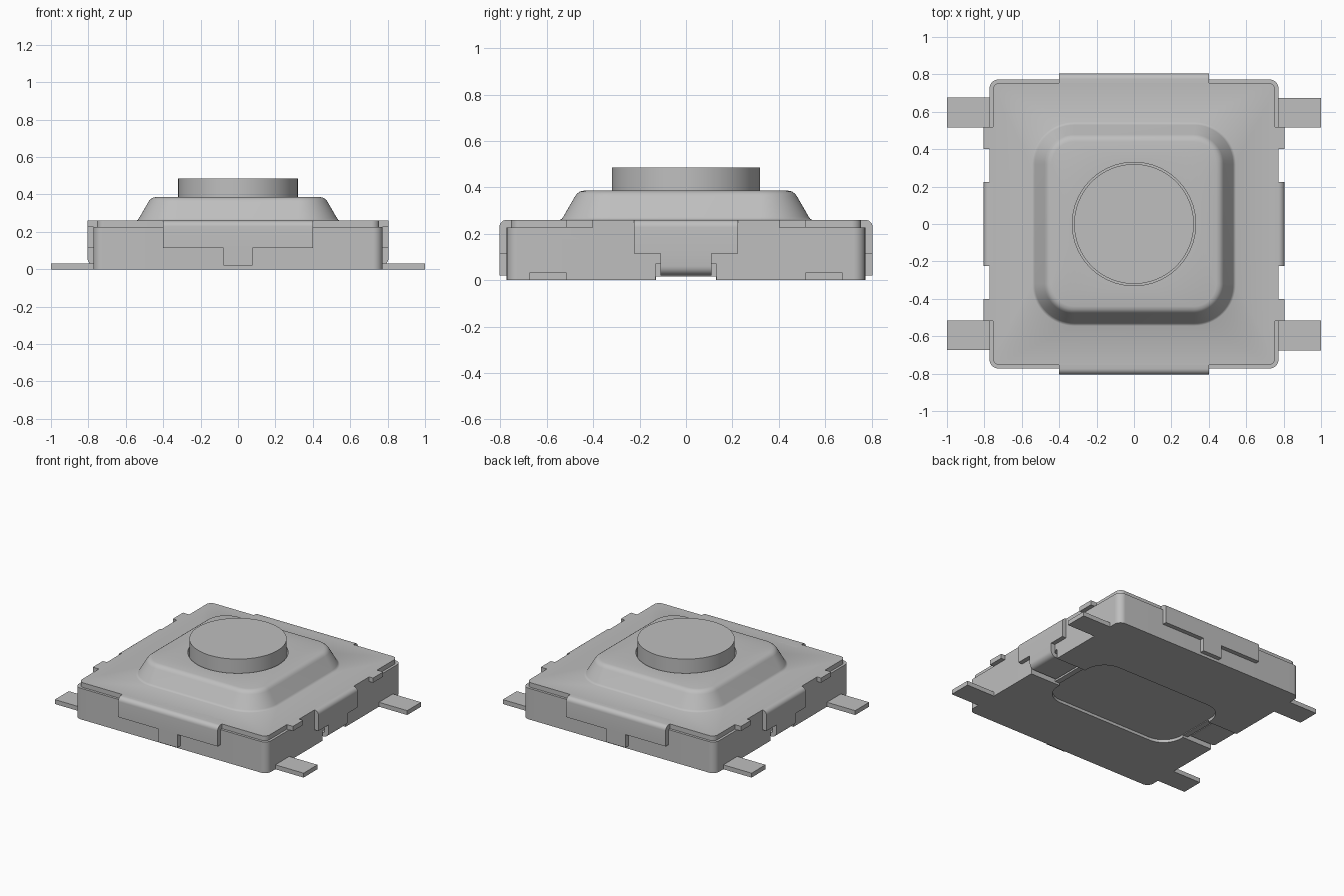
import bpy, bmesh, math
from mathutils import Matrix

if "Cube" in bpy.data.objects:
    bpy.data.objects.remove(bpy.data.objects["Cube"], do_unlink=True)

grey = bpy.data.materials.new("plain grey")
grey.use_nodes = True
grey.diffuse_color = (0.52, 0.52, 0.52, 1)
grey.node_tree.nodes["Principled BSDF"].inputs["Base Color"].default_value = (0.52, 0.52, 0.52, 1)


def finish(bm, name, turn=0):
    """Turn a bmesh into a shaded object, rotated about z by whole degrees."""
    bmesh.ops.remove_doubles(bm, verts=bm.verts, dist=1e-5)
    bmesh.ops.recalc_face_normals(bm, faces=bm.faces)
    bm.transform(Matrix.Rotation(math.radians(turn), 4, 'Z'))
    mesh = bpy.data.meshes.new(name)
    bm.to_mesh(mesh)
    bm.free()
    mesh.materials.append(grey)
    ob = bpy.data.objects.new(name, mesh)
    bpy.context.collection.objects.link(ob)
    smooth(ob)
    return ob


def smooth(ob):
    bpy.ops.object.select_all(action='DESELECT')
    ob.select_set(True)
    bpy.context.view_layer.objects.active = ob
    bpy.ops.object.shade_smooth_by_angle(angle=math.radians(32))


def loft(name, rings, steps=16):
    """Skin a stack of rounded rectangles (half x, half y, corner radius, z)."""
    bm = bmesh.new()
    loops = []
    for hx, hy, r, z in rings:
        loop = []
        for q, (sx, sy) in enumerate(((1, 1), (-1, 1), (-1, -1), (1, -1))):
            for i in range(steps + 1):
                a = (q + i / steps) * math.pi / 2
                loop.append(bm.verts.new((sx * (hx - r) + r * math.cos(a),
                                          sy * (hy - r) + r * math.sin(a), z)))
        loops.append(loop)
    n = len(loops[0])
    for a, b in zip(loops, loops[1:]):
        for i in range(n):
            j = (i + 1) % n
            bm.faces.new((a[i], a[j], b[j], b[i]))
    bm.faces.new(loops[0])
    bm.faces.new(loops[-1])
    return finish(bm, name)


def strip(name, profile, half_width, turn=0, centre=0):
    """Extrude an (outward, z) profile sideways, centred on an offset."""
    bm = bmesh.new()
    face = bm.faces.new([bm.verts.new((u, centre - half_width, z)) for u, z in profile])
    out = bmesh.ops.extrude_face_region(bm, geom=[face])
    moved = [v for v in out["geom"] if isinstance(v, bmesh.types.BMVert)]
    bmesh.ops.translate(bm, verts=moved, vec=(0, 2 * half_width, 0))
    return finish(bm, name, turn)


def rect(u0, u1, z0, z1):
    return [(u0, z0), (u1, z0), (u1, z1), (u0, z1)]


def arc(cu, cz, r, a0, a1, n=6):
    return [(cu + r * math.cos(math.radians(a0 + (a1 - a0) * i / n)),
             cz + r * math.sin(math.radians(a0 + (a1 - a0) * i / n))) for i in range(n + 1)]


# Moulded base with a groove and a shallow recess underneath
base = loft("base", [(0.773, 0.773, 0.05, 0), (0.773, 0.773, 0.05, 0.226)])
cutters = [
    strip("groove_cutter", rect(-0.9, 0.9, -0.1, 0.016), 0.13),
    loft("recess_cutter", [(0.53, 0.30, 0.15, -0.1), (0.53, 0.30, 0.15, 0.021)]),
    strip("left_notch_cutter", rect(0.57, 0.9, -0.1, 0.07), 0.131),
    strip("right_notch_cutter", rect(0.57, 0.9, -0.1, 0.07), 0.131, 180),
]
for cutter in cutters:
    mod = base.modifiers.new("cut", 'BOOLEAN')
    mod.object = cutter
    mod.operation = 'DIFFERENCE'
    mod.solver = 'EXACT'
    bpy.context.view_layer.objects.active = base
    bpy.ops.object.modifier_apply(modifier=mod.name)
    bpy.data.objects.remove(cutter, do_unlink=True)
smooth(base)

# Pressed metal cover with its raised centre and round opening
loft("cover", [
    (0.755, 0.755, 0.04, 0.226), (0.755, 0.755, 0.04, 0.26),
    (0.545, 0.545, 0.225, 0.26), (0.536, 0.536, 0.216, 0.264), (0.530, 0.530, 0.21, 0.272),
    (0.478, 0.478, 0.158, 0.362), (0.470, 0.470, 0.15, 0.373),
    (0.457, 0.457, 0.137, 0.382), (0.440, 0.440, 0.12, 0.386),
    (0.33, 0.33, 0.33, 0.386), (0.33, 0.33, 0.33, 0.30)])

# Round push button
loft("button", [(0.32, 0.32, 0.32, 0.28), (0.32, 0.32, 0.32, 0.485)], 24)

# Folded flap outline, and the hook that curls under the sides
flap = [(0.70, 0.226), (0.773, 0.226), (0.773, 0.115), (0.805, 0.115)] \
    + arc(0.773, 0.228, 0.032, 0, 90) + [(0.70, 0.26)]
hook = [(0.773, 0.115), (0.773, 0.06)] + arc(0.763, 0.06, 0.01, 0, -90, 3) \
    + [(0.58, 0.05), (0.58, 0.02)] + arc(0.765, 0.06, 0.04, -90, 0) + [(0.805, 0.115)]

for side, turn in (("left", 0), ("right", 180)):
    strip(side + "_flap", flap, 0.225, turn)
    strip(side + "_hook", hook, 0.11, turn)
    strip(side + "_cover_edge", rect(0.74, 0.773, 0.226, 0.26), 0.515, turn)
    for end, y in (("a", 0.46), ("b", -0.46)):
        strip(f"{side}_tab_{end}", rect(0.74, 0.805, 0.226, 0.26), 0.058, turn, y)
    # Solder leads
    for end, y in (("a", 0.595), ("b", -0.595)):
        strip(f"{side}_lead_{end}", rect(0.70, 1.0, 0, 0.032), 0.08, turn, y)

for side, turn in (("back", 90), ("front", -90)):
    strip(side + "_flap", flap, 0.40, turn)
    strip(side + "_stem", rect(0.773, 0.805, 0.02, 0.115), 0.077, turn)
